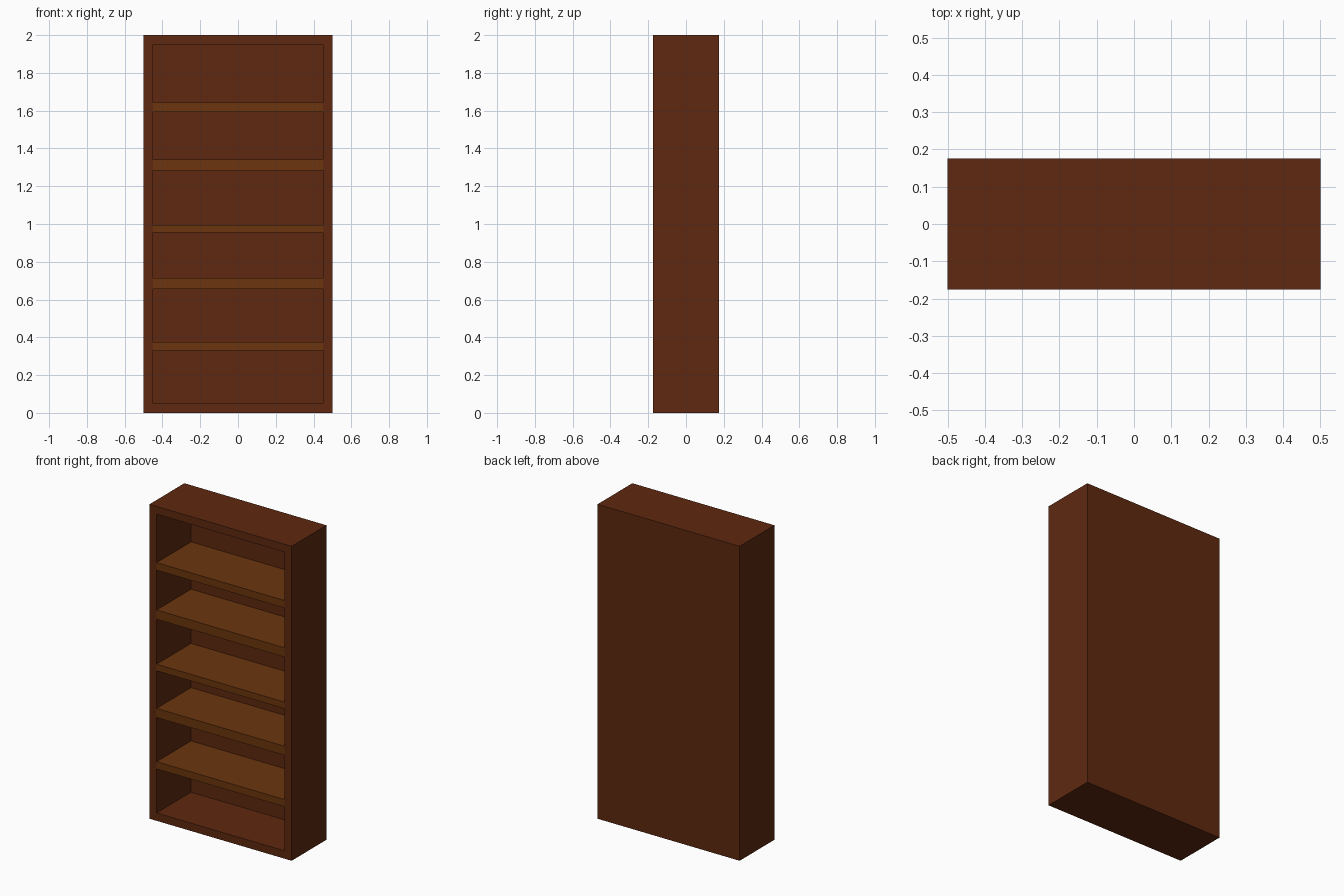
import bpy
import bmesh
from mathutils import Matrix

if "Cube" in bpy.data.objects:
    bpy.data.objects.remove(bpy.data.objects["Cube"])

W, D, H = 1.0, 0.35, 2.0   # overall size
T = 0.05                   # board thickness of the case
BACK = 0.004               # thin back panel


def material(name, color):
    m = bpy.data.materials.new(name)
    m.diffuse_color = (*color, 1)
    m.use_nodes = True
    m.node_tree.nodes["Principled BSDF"].inputs["Base Color"].default_value = m.diffuse_color
    return m


def box(name, size, center, mat, edit=None):
    bm = bmesh.new()
    bmesh.ops.create_cube(bm, size=1, matrix=Matrix.Translation(center) @ Matrix.Diagonal((*size, 1)))
    if edit:
        edit(bm)
    mesh = bpy.data.meshes.new(name)
    bm.to_mesh(mesh)
    bm.free()
    mesh.materials.append(mat)
    obj = bpy.data.objects.new(name, mesh)
    bpy.context.collection.objects.link(obj)
    return obj


def hollow_front(bm):
    # Inset the front face, then push it back to form the open case
    front = min(bm.faces, key=lambda f: f.calc_center_median().y)
    bmesh.ops.inset_region(bm, faces=[front], thickness=T, use_even_offset=True)
    inner = bmesh.ops.extrude_discrete_faces(bm, faces=[front])["faces"][0]
    bmesh.ops.translate(bm, verts=inner.verts, vec=(0, D - BACK, 0))


dark_wood = material("dark_wood", (0.114, 0.022, 0.005))
shelf_wood = material("shelf_wood", (0.147, 0.036, 0.004))

# Case: sides, top, bottom and back in one piece
box("bookcase_frame", (W, D, H), (0, 0, H / 2), dark_wood, hollow_front)

# Shelves: (bottom, top) heights
shelves = [(0.33, 0.376), (0.657, 0.715), (0.954, 0.996), (1.282, 1.341), (1.594, 1.642)]
for i, (lo, hi) in enumerate(shelves, 1):
    box(f"shelf_{i}", (W - 2 * T, D - BACK, hi - lo), (0, -BACK / 2, (lo + hi) / 2), shelf_wood)
